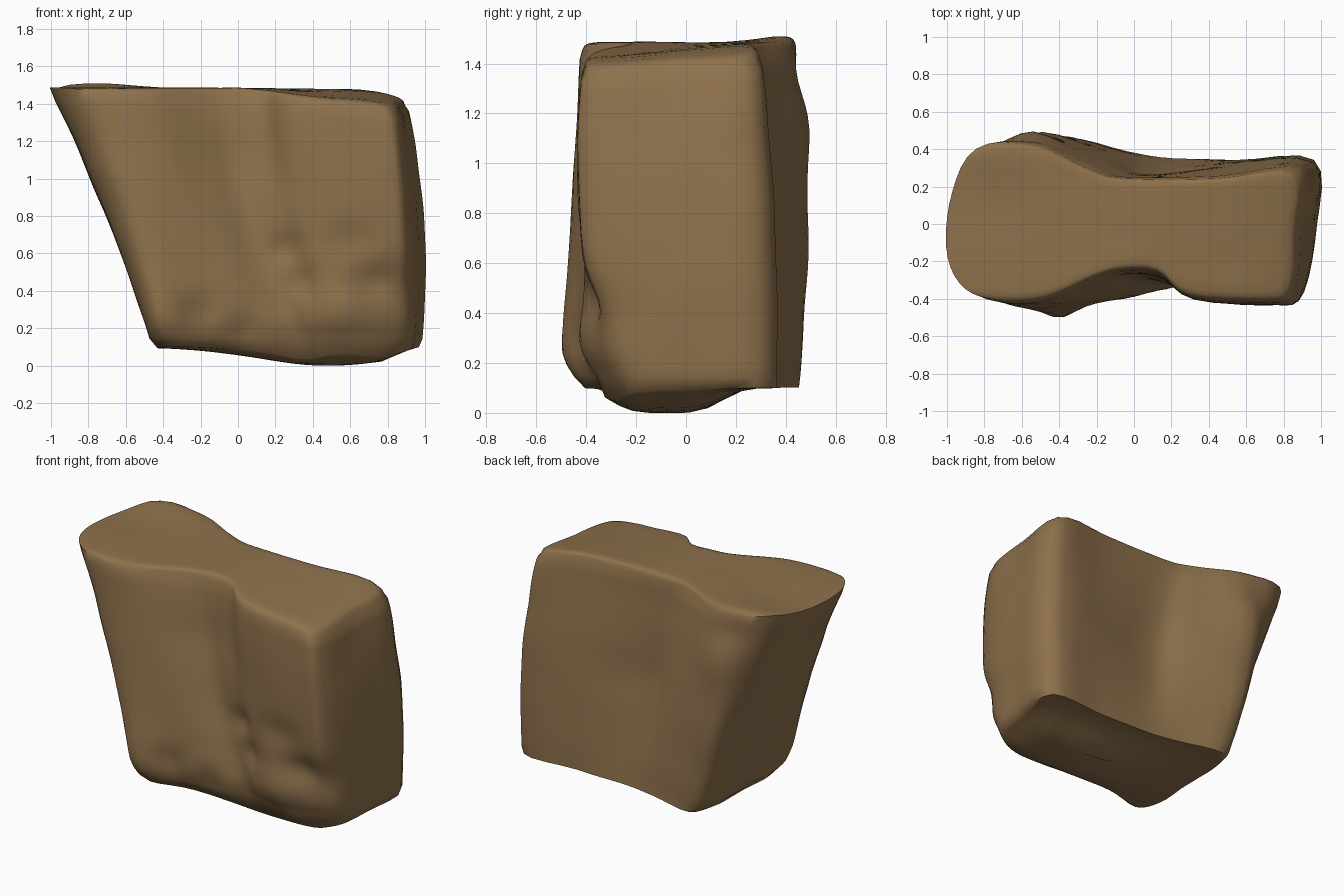
import bpy
import bmesh
import math
from mathutils import Vector, noise

default = bpy.data.objects.get("Cube")
if default:
    bpy.data.objects.remove(default, do_unlink=True)

# Plan outlines, anticlockwise from the overhanging end: base, waist and crown
BASE = [(-.45, -.05), (-.46, -.33), (-.38, -.51), (-.1, -.42), (.12, -.39), (.34, -.34),
        (.46, -.38), (.6, -.39), (.76, -.33), (.91, -.23), (.95, 0), (.95, .34),
        (.55, .34), (.2, .35), (-.05, .39), (-.36, .45), (-.44, .28), (-.45, .12)]
WAIST = [(-.675, -.05), (-.66, -.3), (-.55, -.46), (-.3, -.43), (-.1, -.37), (.08, -.3),
         (.24, -.34), (.42, -.41), (.78, -.42), (.91, -.36), (.975, 0), (.96, .34),
         (.5, .32), (.08, .29), (-.13, .37), (-.5, .49), (-.63, .34), (-.675, .15)]
CROWN = [(-1.01, -.07), (-.96, -.28), (-.81, -.4), (-.5, -.41), (-.22, -.29), (-.06, -.25),
         (.13, -.26), (.3, -.39), (.72, -.42), (.85, -.36), (.87, -.05), (.87, .28),
         (.45, .25), (-.05, .25), (-.24, .3), (-.55, .44), (-.85, .41), (-.98, .17)]
STEPS = 4
WAIST_AT = .45

# Local shifts in y: x, z, radius, shift
FRONT = [(.26, .62, .08, .04), (.34, .45, .08, .04), (.6, .66, .09, .03),
         (.72, .45, .09, .05), (.55, .3, .12, -.03), (.88, .4, .14, .03),
         (-.22, .27, .09, .04), (.05, .2, .08, .03), (-.05, 1.1, .14, .01)]
BACK = [(-.53, 1.15, .14, .02), (-.62, 1.36, .1, -.02), (.14, .8, .22, -.02)]


def clamp(value):
    return max(0, min(1, value))


def smooth_loop(points):
    """Closed curve passing through every point."""
    pts = [Vector(p) for p in points]
    count, result = len(pts), []
    for i in range(count):
        a, b, c, d = (pts[(i + k) % count] for k in (-1, 0, 1, 2))
        for step in range(STEPS):
            t = step / STEPS
            result.append(b + (c - a) * t / 2
                          + (a * 2 - b * 5 + c * 4 - d) * t * t / 2
                          + (b * 3 - a - c * 3 + d) * t ** 3 / 2)
    return result


def outline(t):
    """Blend of the three outlines at height fraction t, tucked in at the front foot."""
    m = WAIST_AT
    low = (t - m) * (t - 1) / m
    mid = t * (t - 1) / (m * (m - 1))
    high = t * (t - m) / (1 - m)
    ring = [a * low + b * mid + c * high for a, b, c in zip(base, waist, crown)]
    tuck = max(0, 1 - t / .13) ** 2
    for p in ring:
        if p.y < 0:
            p.y *= 1 - .2 * tuck * clamp(1.4 - p.x)
    return ring


def top_height(x, y):
    slope = max(0, x - .5) / .4
    tilt = max(0, .28 - y) * clamp(x / .5)
    tip = .025 * math.exp(-((x + .75) / .25) ** 2 - ((y - .4) / .15) ** 2)
    return 1.485 - .05 * slope ** 2 - .09 * tilt + tip


def bottom_height(x, y):
    belly = math.exp(-((x - .5) / .55) ** 2 - ((y + .08) / .25) ** 4)
    return .1 - .1 * belly * clamp((.98 - x) / .2)


def shrink(p, k):
    return Vector((.05 + (p.x - .05) * (.45 + .55 * k), p.y * k))


def at_height(p, t):
    return (p.x, p.y, .1 + t * (top_height(p.x, p.y) - .1))


def weathered(co):
    """Apply the local shifts and a slight uneven surface."""
    x, y, z = co
    for dx, dz, radius, shift in FRONT if y < 0 else BACK:
        fade = clamp((abs(y) - .1) / .1)
        y += fade * shift * math.exp(-((x - dx) ** 2 + (z - dz) ** 2) / radius ** 2)
    rough = noise.noise_vector(Vector((x, y, z)) * 3.5) * .008
    return Vector((x + rough.x, y + rough.y, max(0, z + rough.z * .5)))


base, waist, crown = (smooth_loop(o) for o in (BASE, WAIST, CROWN))
rings = []

# Underside
foot = [Vector((p.x * .97 + .015, p.y)) for p in outline(0)]
for k in (.06, .25, .45, .65, .82, .94, 1):
    ring = [shrink(p, k) for p in foot]
    rings.append([(p.x, p.y, bottom_height(p.x, p.y)) for p in ring])

# Sides
LEVELS = 28
for i in range(1, LEVELS + 1):
    t = i / LEVELS * .95
    rings.append([at_height(p, t) for p in outline(t)])

# Rounded rim, staying sharp at the overhanging end, then the top
for k, t in ((.99, .97), (.97, .987), (.93, .996), (.86, 1), (.7, 1), (.5, 1), (.3, 1), (.06, 1)):
    ring = []
    for p in outline(1):
        sharp = clamp((-p.x - .6) / .3)
        ring.append(at_height(shrink(p, k), t + (1 - t) * sharp))
    rings.append(ring)

bm = bmesh.new()
loops = [[bm.verts.new(weathered(co)) for co in ring] for ring in rings]
size = len(base)
for lower, upper in zip(loops, loops[1:]):
    for i in range(size):
        j = (i + 1) % size
        bm.faces.new((lower[i], lower[j], upper[j], upper[i]))
bm.faces.new(list(reversed(loops[0])))
bm.faces.new(loops[-1])
bmesh.ops.recalc_face_normals(bm, faces=bm.faces)

mesh = bpy.data.meshes.new("boulder")
bm.to_mesh(mesh)
bm.free()
boulder = bpy.data.objects.new("boulder", mesh)
bpy.context.collection.objects.link(boulder)

# Single earthy colour
stone = bpy.data.materials.new("brown stone")
stone.use_nodes = True
colour = (.27, .165, .072, 1)
stone.diffuse_color = colour
shader = next(n for n in stone.node_tree.nodes if n.type == "BSDF_PRINCIPLED")
shader.inputs["Base Color"].default_value = colour
shader.inputs["Roughness"].default_value = .9
mesh.materials.append(stone)

bpy.ops.object.select_all(action="DESELECT")
boulder.select_set(True)
bpy.context.view_layer.objects.active = boulder
bpy.ops.object.shade_smooth_by_angle(angle=math.radians(60))
